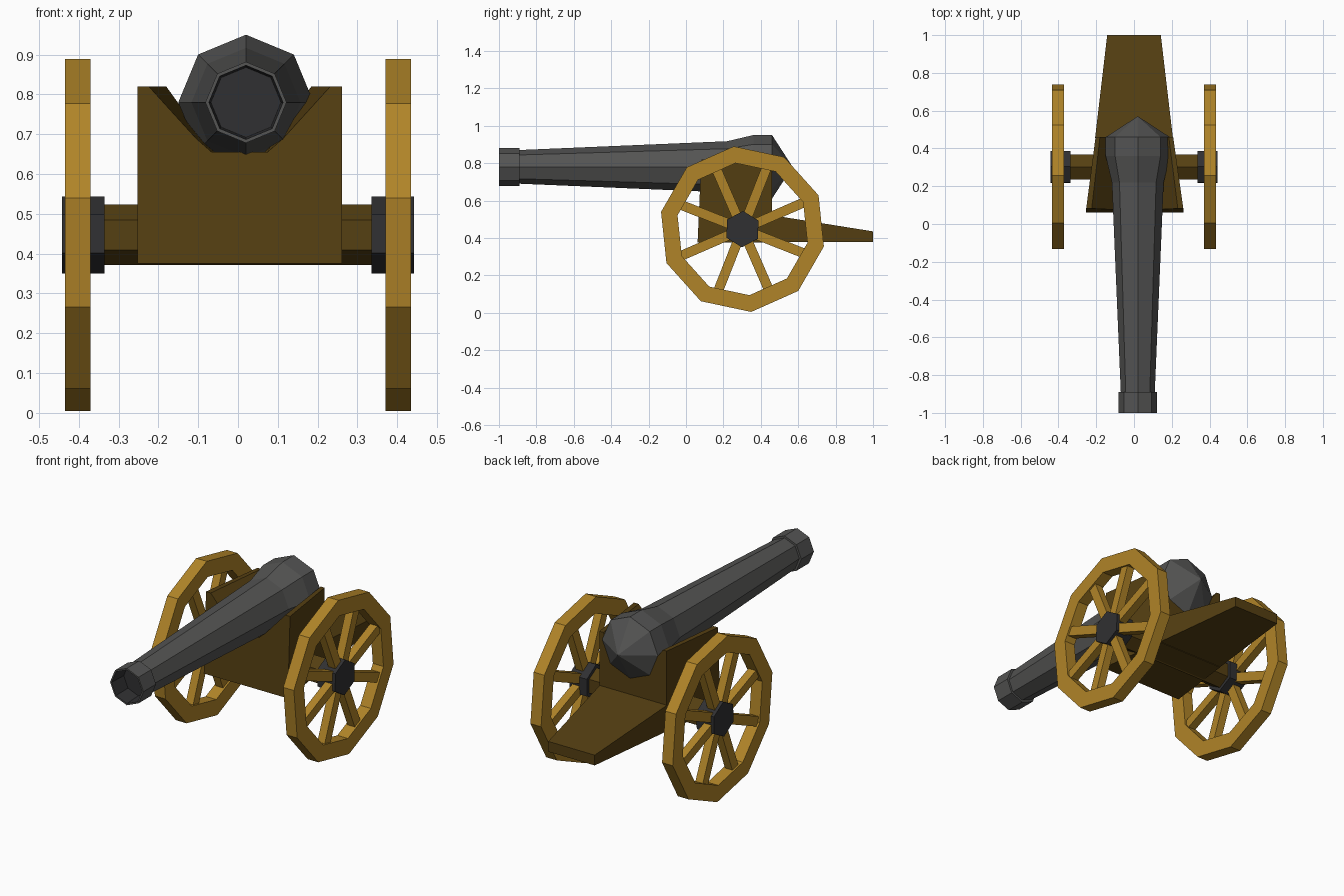
import bpy, bmesh, math
from math import sin, cos, radians, pi

if "Cube" in bpy.data.objects:
    bpy.data.objects.remove(bpy.data.objects["Cube"])


def material(name, rgb):
    m = bpy.data.materials.new(name)
    m.diffuse_color = (*rgb, 1)
    m.use_nodes = True
    m.node_tree.nodes["Principled BSDF"].inputs["Base Color"].default_value = m.diffuse_color
    return m


WOOD = material("golden wood", (0.434, 0.231, 0.021))
DARK_WOOD = material("dark wood", (0.091, 0.050, 0.006))
IRON = material("grey iron", (0.089, 0.089, 0.087))
BLACK = material("black iron", (0.030, 0.030, 0.032))


def finish(bm, name, *mats):
    bmesh.ops.recalc_face_normals(bm, faces=bm.faces)
    me = bpy.data.meshes.new(name)
    bm.to_mesh(me)
    bm.free()
    for m in mats:
        me.materials.append(m)
    ob = bpy.data.objects.new(name, me)
    bpy.context.collection.objects.link(ob)
    return ob


def loft(bm, loops, caps=True, closed=False):
    """Skin a list of equal-length point loops."""
    rings = [[bm.verts.new(p) for p in lp] for lp in loops]
    n = len(rings[0])
    pairs = list(zip(rings, rings[1:])) + ([(rings[-1], rings[0])] if closed else [])
    for a, b in pairs:
        for i in range(n):
            j = (i + 1) % n
            bm.faces.new((a[i], a[j], b[j], b[i]))
    if caps and not closed:
        bm.faces.new(rings[0])
        bm.faces.new(rings[-1])


def ring_x(x, r, n, start, cy=0.302, cz=0.447):
    """Regular polygon around the axle direction."""
    return [(x, cy + r * cos(radians(start) + 2 * pi * i / n),
             cz + r * sin(radians(start) + 2 * pi * i / n)) for i in range(n)]


# Barrel: octagonal revolve around y, with a dark bore
BX, BZ = 0.02, 0.78
profile = [(-0.90, 0.088), (-1.0, 0.093), (-1.0, 0.102), (-0.89, 0.102), (-0.89, 0.09),
           (0.22, 0.137), (0.36, 0.17), (0.46, 0.17), (0.57, 0.001)]
bm = bmesh.new()
loft(bm, [[(BX + r * sin(i * pi / 4), y, BZ + r * cos(i * pi / 4)) for i in range(8)]
          for y, r in profile])
bmesh.ops.remove_doubles(bm, verts=bm.verts, dist=0.002)
for f in bm.faces:
    radius = max(math.hypot(v.co.x - BX, v.co.z - BZ) for v in f.verts)
    if f.calc_center_median().y < -0.89 and radius < 0.095:
        f.material_index = 1
finish(bm, "barrel", IRON, BLACK)

# Carriage block with a cradle notch, tapering to the rear
half = [(0.257, 0.82), (0.228, 0.82), (0.11, 0.69), (0.07, 0.655)]
section = [(-0.257, 0.375)] + [(-x, z) for x, z in half] + half[::-1] + [(0.257, 0.375)]
bm = bmesh.new()
loft(bm, [[(0.004 + x, 0.062 + 0.02 * (z - 0.375) / 0.445, z) for x, z in section],
          [(0.002 + x * 0.80, 0.46, z) for x, z in section]])
finish(bm, "carriage_block", DARK_WOOD)

# Trail running down to the rear
bm = bmesh.new()
loft(bm, [[(-w, y, 0.378), (w, y, 0.378), (w, y, top), (-w, y, top)]
          for y, w, top in ((0.455, 0.206, 0.522), (1.0, 0.142, 0.435))])
finish(bm, "trail", DARK_WOOD)

# Axle
bm = bmesh.new()
loft(bm, [ring_x(-0.345, 0.076, 6, 90), ring_x(0.345, 0.076, 6, 90)])
finish(bm, "axle", DARK_WOOD)

for side, s in (("left", -1), ("right", 1)):
    # Ten-sided rim
    bm = bmesh.new()
    loft(bm, [ring_x(s * x, r, 10, 96) for x, r in
              ((0.37, 0.445), (0.435, 0.445), (0.435, 0.355), (0.37, 0.355))], closed=True)
    finish(bm, side + "_wheel_rim", WOOD)

    # Eight spokes
    bm = bmesh.new()
    for k in range(8):
        a = radians(23.5 + 45 * k)
        loops = []
        for r in (0.05, 0.36):
            loops.append([(s * x, 0.302 + r * cos(a) - t * sin(a), 0.447 + r * sin(a) + t * cos(a))
                          for x, t in ((0.38, -0.026), (0.425, -0.026), (0.425, 0.026), (0.38, 0.026))])
        loft(bm, loops)
    finish(bm, side + "_wheel_spokes", WOOD)

    # Hexagonal hub
    bm = bmesh.new()
    loft(bm, [ring_x(s * 0.335, 0.097, 6, 88), ring_x(s * 0.442, 0.097, 6, 88)])
    finish(bm, side + "_hub", BLACK)
